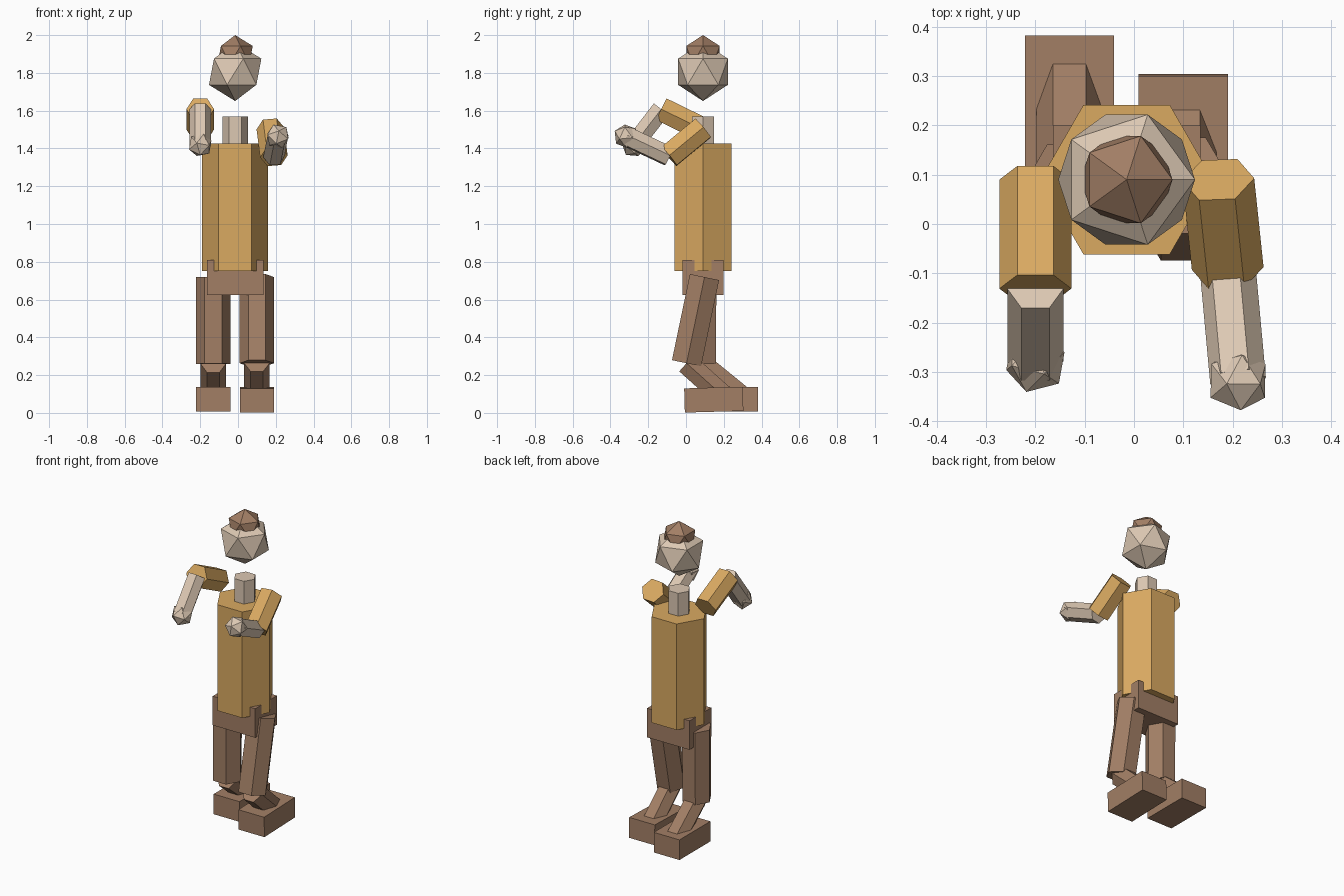
import bpy, bmesh, math
from mathutils import Matrix, Vector

cube = bpy.data.objects.get("Cube")
if cube:
    bpy.data.objects.remove(cube)


def material(name, rgb):
    m = bpy.data.materials.new(name)
    m.use_nodes = True
    m.diffuse_color = (*rgb, 1)
    m.node_tree.nodes["Principled BSDF"].inputs["Base Color"].default_value = (*rgb, 1)
    return m


skin = material("pale skin", (0.72, 0.58, 0.45))
shirt = material("ochre shirt", (0.70, 0.40, 0.12))
brown = material("warm brown", (0.36, 0.21, 0.13))


def finish(bm, name, mat, matrix):
    mesh = bpy.data.meshes.new(name)
    bm.to_mesh(mesh)
    bm.free()
    mesh.materials.append(mat)
    ob = bpy.data.objects.new(name, mesh)
    ob.matrix_world = matrix
    bpy.context.collection.objects.link(ob)


def aim(start, end):
    """Rotation that points local z from end back to start."""
    axis = Vector(start) - Vector(end)
    return Vector((0, 0, 1)).rotation_difference(axis).to_matrix().to_4x4()


def hex_prism(name, mat, start, end, radius):
    """Six-sided prism between two points, flat sides to front and back."""
    start, end = Vector(start), Vector(end)
    bm = bmesh.new()
    bmesh.ops.create_cone(bm, cap_ends=True, segments=6, radius1=radius, radius2=radius,
                          depth=(start - end).length,
                          matrix=Matrix.Rotation(math.radians(30), 4, 'Z'))
    finish(bm, name, mat, Matrix.Translation((start + end) / 2) @ aim(start, end))


def ball(name, mat, center, radius, turn=Matrix()):
    bm = bmesh.new()
    bmesh.ops.create_icosphere(bm, subdivisions=1, radius=radius)
    finish(bm, name, mat, Matrix.Translation(center) @ turn)


def box(name, mat, center, size, pitch=0):
    bm = bmesh.new()
    bmesh.ops.create_cube(bm, size=1, matrix=Matrix.Diagonal((*size, 1)))
    finish(bm, name, mat,
           Matrix.Translation(center) @ Matrix.Rotation(math.radians(pitch), 4, 'X'))


# Head, neck and body share one upright axis
X, Y = -0.015, 0.09
ball("head", skin, (X, Y, 1.806), 0.155)
ball("hair", brown, (X, Y, 1.896), 0.104)
hex_prism("neck", skin, (X, Y, 1.57), (X, Y, 1.42), 0.067)
hex_prism("torso", shirt, (X, Y, 1.425), (X, Y, 0.75), 0.175)
box("pelvis", brown, (X, Y, 0.717), (0.299, 0.219, 0.185))

# Arms: shoulder, elbow, hand
arms = {
    "left": ((0.171, 0.09, 1.507), (0.19, -0.09, 1.358), (0.211, -0.318, 1.465)),
    "right": ((-0.2, 0.09, 1.5), (-0.2, -0.131, 1.608), (-0.2, -0.278, 1.418)),
}
for side, (shoulder, elbow, hand) in arms.items():
    hex_prism(side + "_upper_arm", shirt, shoulder, elbow, 0.073)
    hex_prism(side + "_forearm", skin, elbow, hand, 0.057)
    ball(side + "_hand", skin, hand, 0.066, aim(elbow, hand))

# Legs: hip, knee, ankle, foot centre, foot pitch
legs = {
    "left": ((0.1, 0.098, 0.719), (0.1, 0.003, 0.263), (0.1, 0.207, 0.08),
             (0.1, 0.147, 0.07), 1.6),
    "right": ((-0.131, 0.082, 0.72), (-0.131, 0.08, 0.26), (-0.131, 0.295, 0.085),
              (-0.131, 0.227, 0.072), 0),
}
for side, (hip, knee, ankle, foot, pitch) in legs.items():
    hex_prism(side + "_thigh", brown, hip, knee, 0.091)
    hex_prism(side + "_shin", brown, knee, ankle, 0.067)
    box(side + "_foot", brown, foot, (0.181, 0.31, 0.128), pitch)
